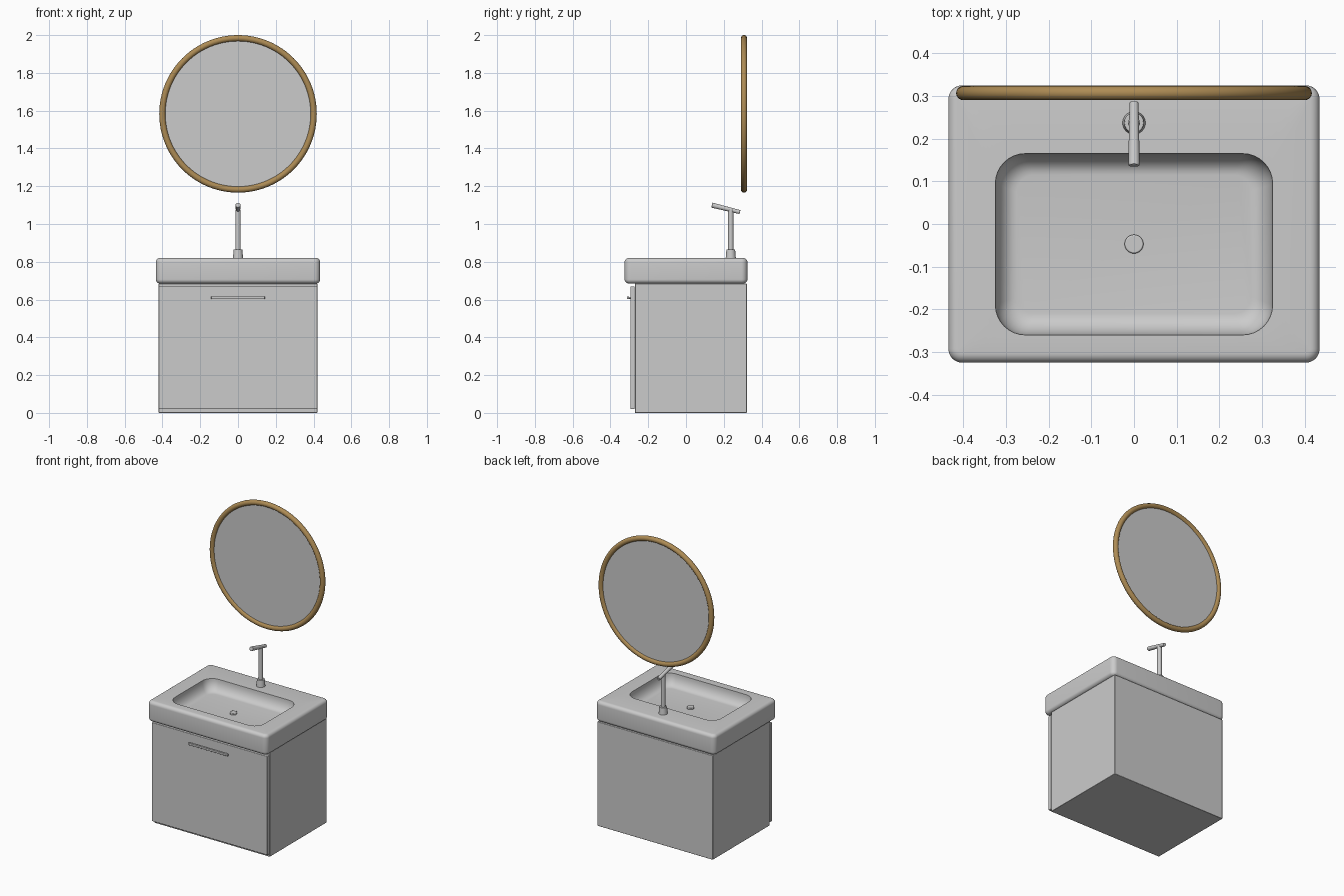
import bpy, bmesh, math
from mathutils import Vector

if "Cube" in bpy.data.objects:
    bpy.data.objects.remove(bpy.data.objects["Cube"])


def finish(obj, angle=35):
    bpy.ops.object.select_all(action='DESELECT')
    obj.select_set(True)
    bpy.context.view_layer.objects.active = obj
    bpy.ops.object.shade_smooth_by_angle(angle=math.radians(angle))
    return obj


def box(name, x, y, z, bevel=0.003):
    """Box from (min, max) ranges with softened edges."""
    bpy.ops.mesh.primitive_cube_add(size=1, location=[(a + b) / 2 for a, b in (x, y, z)])
    obj = bpy.context.object
    obj.name = name
    obj.scale = [b - a for a, b in (x, y, z)]
    bpy.ops.object.transform_apply(location=False, rotation=False, scale=True)
    mod = obj.modifiers.new("soft_edges", 'BEVEL')
    mod.width, mod.segments = bevel, 2
    return finish(obj)


def rod(name, start, end, r1, r2, bevel=0.002, sides=32):
    """Round bar, optionally tapered, between two points."""
    a, b = Vector(start), Vector(end)
    bpy.ops.mesh.primitive_cone_add(vertices=sides, radius1=r1, radius2=r2,
                                    depth=(b - a).length, location=(a + b) / 2)
    obj = bpy.context.object
    obj.name = name
    obj.rotation_euler = (b - a).to_track_quat('Z', 'Y').to_euler()
    mod = obj.modifiers.new("soft_edges", 'BEVEL')
    mod.width, mod.segments = bevel, 2
    mod.limit_method, mod.angle_limit = 'ANGLE', math.radians(40)
    return finish(obj)


def rounded_loop(bm, hx, y0, y1, r, z, steps=8):
    """Ring of vertices around a rounded rectangle."""
    verts = []
    corners = [(hx - r, y1 - r), (-hx + r, y1 - r), (-hx + r, y0 + r), (hx - r, y0 + r)]
    for i, (cx, cy) in enumerate(corners):
        for s in range(steps + 1):
            t = math.pi / 2 * (i + s / steps)
            verts.append(bm.verts.new((cx + r * math.cos(t), cy + r * math.sin(t), z)))
    return verts


def make_basin():
    bm = bmesh.new()
    rings = []
    top, bottom, edge, n = 0.82, 0.685, 0.022, 6

    def outer(inset, z):
        rings.append(rounded_loop(bm, 0.435 - inset, -0.325 + inset, 0.325 - inset,
                                  0.032 - inset, z))
    # rounded outside, from underside to rim
    for i in range(n + 1):
        t = math.pi / 2 * i / n
        outer(edge * (1 - math.sin(t)), bottom + edge * (1 - math.cos(t)))
    for i in range(n + 1):
        t = math.pi / 2 * i / n
        outer(edge * (1 - math.cos(t)), top - edge * (1 - math.sin(t)))
    # hollow bowl with a curved wall
    for i in range(9):
        t = math.pi / 2 * i / 8
        inset = 0.05 * (1 - math.cos(t))
        rings.append(rounded_loop(bm, 0.325 - inset, -0.26 + inset, 0.165 - inset,
                                  0.07 - inset * 0.6, top - 0.075 * math.sin(t)))
    for a, b in zip(rings, rings[1:]):
        for i in range(len(a)):
            j = (i + 1) % len(a)
            bm.faces.new((a[i], a[j], b[j], b[i]))
    bm.faces.new(rings[0][::-1])
    bm.faces.new(rings[-1])
    bmesh.ops.recalc_face_normals(bm, faces=bm.faces)
    mesh = bpy.data.meshes.new("basin")
    bm.to_mesh(mesh)
    bm.free()
    obj = bpy.data.objects.new("basin", mesh)
    bpy.context.collection.objects.link(obj)
    return finish(obj)


# cabinet and drawer front
box("cabinet", (-0.42, 0.42), (-0.27, 0.322), (0, 0.685))
box("drawer_front", (-0.42, 0.42), (-0.295, -0.272), (0.02, 0.67))

# drawer handle on two posts
box("handle_bar", (-0.142, 0.142), (-0.313, -0.301), (0.602, 0.616), 0.002)
for side, x in (("left", -0.125), ("right", 0.125)):
    rod("handle_post_" + side, (x, -0.293, 0.609), (x, -0.304, 0.609), 0.005, 0.005, 0.0005, 16)

# basin and drain
make_basin()
rod("drain", (0, -0.047, 0.742), (0, -0.047, 0.755), 0.022, 0.022, 0.003)

# tap
rod("tap_base", (0, 0.237, 0.818), (0, 0.237, 0.865), 0.027, 0.023)
rod("tap_column", (0, 0.237, 0.86), (0, 0.237, 1.078), 0.014, 0.014)
rod("tap_spout", (0, 0.137, 1.1), (0, 0.286, 1.063), 0.0135, 0.0105)

# round wall mirror with a wooden frame
mirror_at = (0, 0.307, 1.583)
rod("mirror_glass", (0, 0.302, 1.583), (0, 0.312, 1.583), 0.4, 0.4, 0.0005, 96)
bpy.ops.mesh.primitive_torus_add(major_radius=0.4005, minor_radius=0.0165, major_segments=96,
                                 minor_segments=20, location=mirror_at,
                                 rotation=(math.pi / 2, 0, 0))
frame = bpy.context.object
frame.name = "mirror_frame"
finish(frame, 60)
wood = bpy.data.materials.new("wood")
wood.diffuse_color = (0.42, 0.26, 0.09, 1)
wood.use_nodes = True
wood.node_tree.nodes["Principled BSDF"].inputs["Base Color"].default_value = wood.diffuse_color
frame.data.materials.append(wood)
